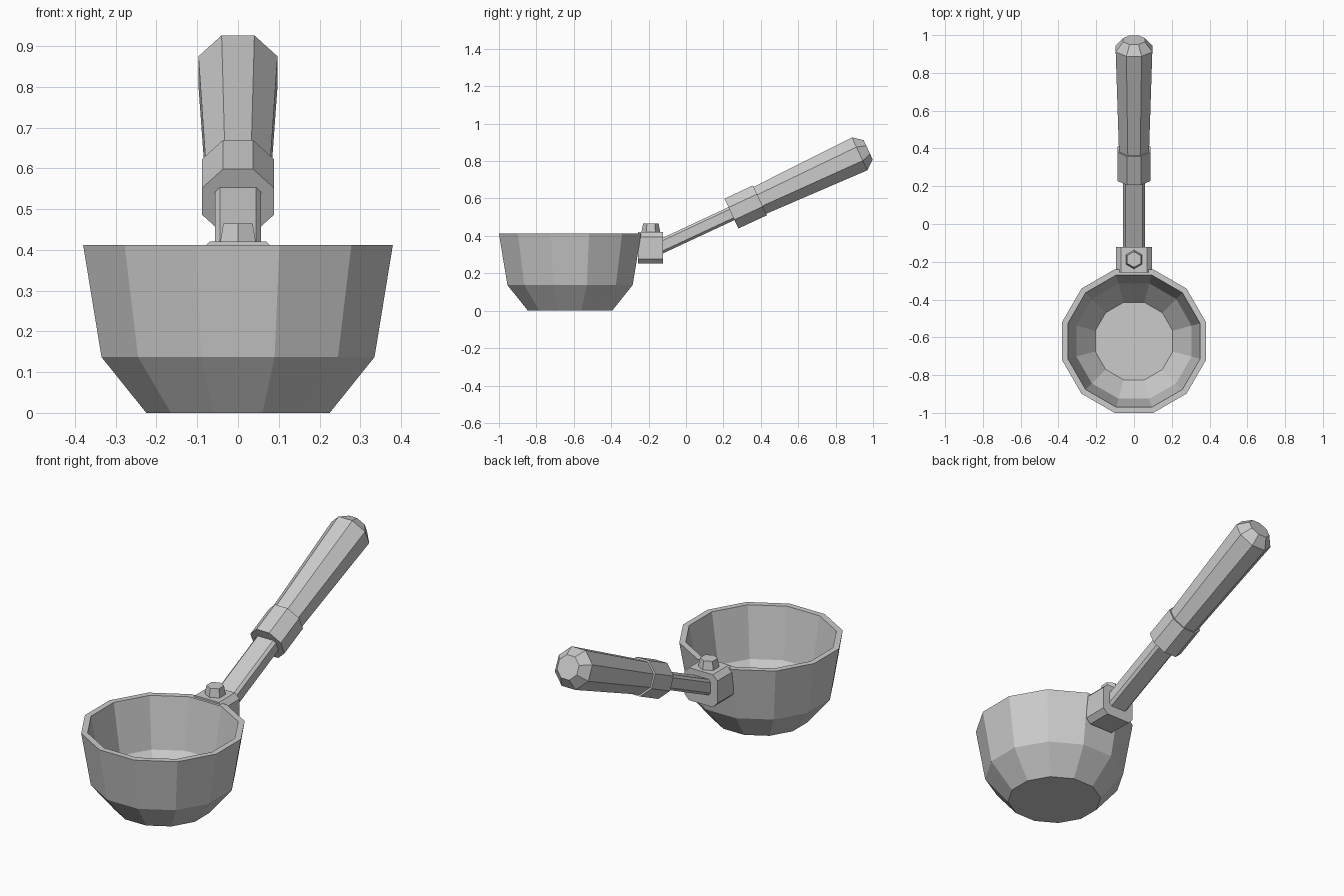
import bpy, bmesh, math
from mathutils import Vector, Matrix

cube = bpy.data.objects.get("Cube")
if cube:
    bpy.data.objects.remove(cube, do_unlink=True)

metal = bpy.data.materials.new("plain_grey")
metal.use_nodes = True
GREY = (0.6, 0.6, 0.6, 1)
metal.diffuse_color = GREY
metal.node_tree.nodes["Principled BSDF"].inputs["Base Color"].default_value = GREY


def loft(name, rings, matrix=Matrix()):
    """Join equal-sized rings of points in order and cap both ends."""
    bm = bmesh.new()
    loops = [[bm.verts.new(p) for p in ring] for ring in rings]
    for a, b in zip(loops, loops[1:]):
        for i in range(len(a)):
            j = (i + 1) % len(a)
            bm.faces.new((a[i], a[j], b[j], b[i]))
    bm.faces.new(loops[0])
    bm.faces.new(loops[-1])
    bmesh.ops.recalc_face_normals(bm, faces=bm.faces)
    mesh = bpy.data.meshes.new(name)
    bm.to_mesh(mesh)
    bm.free()
    mesh.materials.append(metal)
    obj = bpy.data.objects.new(name, mesh)
    obj.matrix_world = matrix
    bpy.context.collection.objects.link(obj)
    return obj


def polygon(sides, apothem, z):
    """Regular polygon across z, with a flat side facing +x."""
    r = apothem / math.cos(math.pi / sides)
    angles = [math.tau * (i + 0.5) / sides for i in range(sides)]
    return [Vector((r * math.cos(a), r * math.sin(a), z)) for a in angles]


def chamfered(w, h, c, y):
    """Rectangle of half sizes w, h across y, with cut corners."""
    quarter = [(w, h - c), (w - c, h)]
    half = quarter + [(-x, z) for x, z in reversed(quarter)]
    return [Vector((x, y, z)) for x, z in half + [(-x, -z) for x, z in half]]


def octagon(a, y):
    return chamfered(a, a, a * (2 - math.sqrt(2)), y)


# Bowl: outside up to the rim, then down the inside
bowl_profile = [(0.225, 0), (0.335, 0.137), (0.38, 0.412),
                (0.35, 0.412), (0.305, 0.15), (0.205, 0.03)]
loft("bowl", [polygon(12, r, z) for r, z in bowl_profile],
     Matrix.Translation((0, -0.62, 0)))

# Hinge block behind the bowl, with its bolt on top
loft("hinge_block", [chamfered(0.095, 0.085, 0.026, y) for y in (-0.067, 0.067)],
     Matrix.Translation((0, -0.19, 0.336)))
loft("bolt", [polygon(6, r, z) for r, z in ((0.045, 0), (0.036, 0.055))],
     Matrix.Translation((0, -0.188, 0.41)))

# Sloping handle, built along local y from the front of the collar
slope = Matrix.Translation((0, 0.243, 0.519)) @ Matrix.Rotation(math.radians(25), 4, "X")
loft("handle_shaft", [chamfered(0.057, 0.038, 0.013, y) for y in (-0.43, 0.02)], slope)
loft("handle_collar", [octagon(0.088, y) for y in (0, 0.168)], slope)
loft("handle_grip", [octagon(a, y) for a, y in ((0.079, 0.15), (0.097, 0.756), (0.057, 0.807))], slope)
